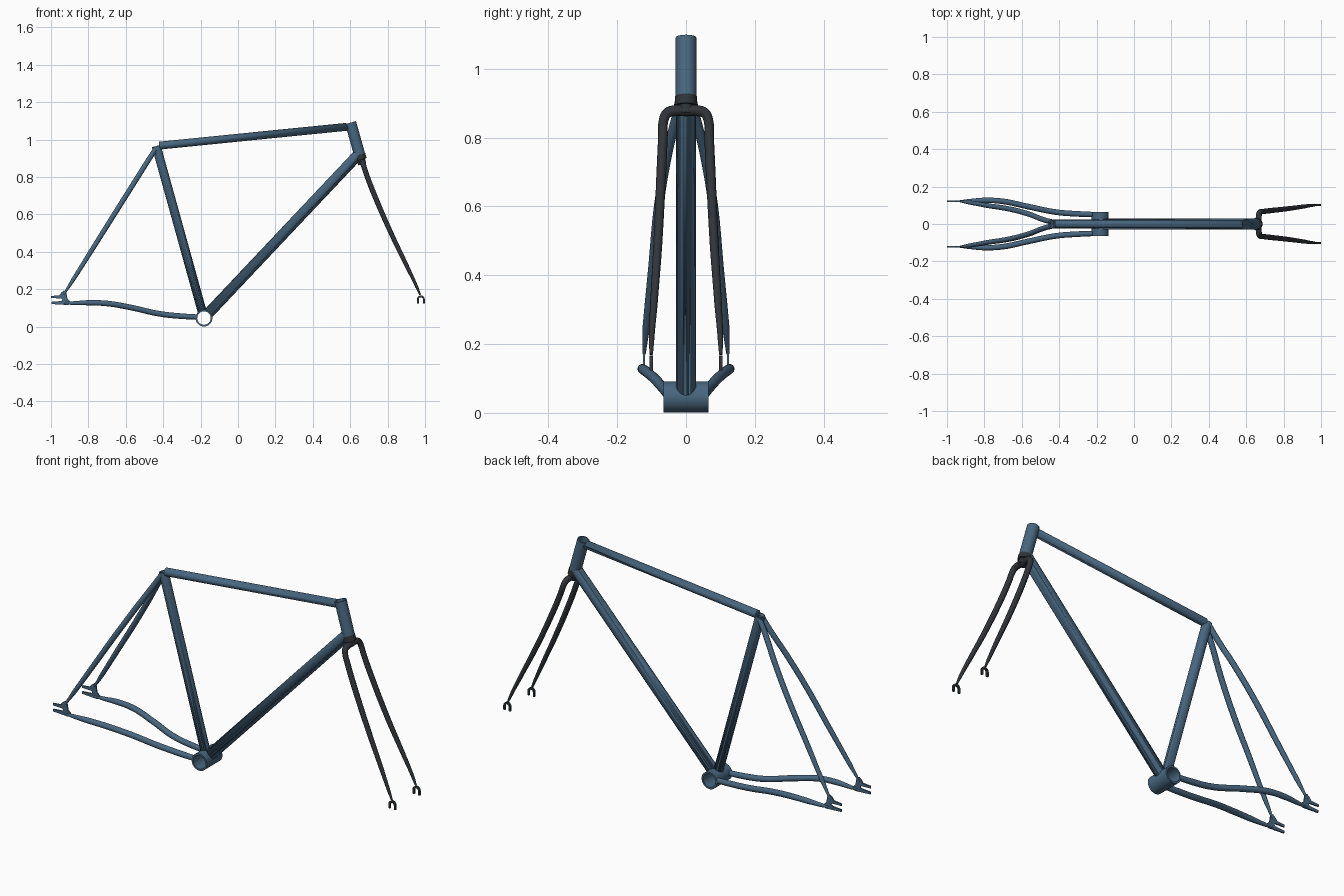
import bpy, bmesh, math
from mathutils import Vector

if "Cube" in bpy.data.objects:
    bpy.data.objects.remove(bpy.data.objects["Cube"])


def paint(name, rgb):
    m = bpy.data.materials.new(name)
    m.diffuse_color = (*rgb, 1)
    m.use_nodes = True
    m.node_tree.nodes["Principled BSDF"].inputs["Base Color"].default_value = m.diffuse_color
    return m


BLUE = paint("frame_blue", (0.065, 0.135, 0.215))
DARK = paint("fork_dark", (0.03, 0.034, 0.04))


def finish(name, bm, mat, mirror=False):
    bmesh.ops.recalc_face_normals(bm, faces=bm.faces)
    me = bpy.data.meshes.new(name)
    bm.to_mesh(me)
    bm.free()
    me.materials.append(mat)
    ob = bpy.data.objects.new(name, me)
    bpy.context.collection.objects.link(ob)
    bpy.ops.object.select_all(action='DESELECT')
    bpy.context.view_layer.objects.active = ob
    ob.select_set(True)
    bpy.ops.object.shade_smooth_by_angle(angle=math.radians(40))
    if mirror:
        m = ob.modifiers.new("mirror", 'MIRROR')
        m.use_axis = (False, True, False)
        m.use_mirror_merge = False
    return ob


def pipe(name, p, q, r, mat, bore=0):
    """Straight tube from p to q, hollow when a bore radius is given."""
    p, q = Vector(p), Vector(q)
    rot = (q - p).to_track_quat('Z', 'Y')
    bm, n = bmesh.new(), 32
    loops = [(p, r), (q, r)] + ([(q, bore), (p, bore)] if bore else [])
    rings = [[bm.verts.new(c + rot @ Vector((rad * math.cos(2 * math.pi * i / n),
                                            rad * math.sin(2 * math.pi * i / n), 0)))
              for i in range(n)] for c, rad in loops]
    pairs = list(zip(rings, rings[1:]))
    if bore:
        pairs.append((rings[-1], rings[0]))
    for a, b in pairs:
        for i in range(n):
            j = (i + 1) % n
            bm.faces.new((a[i], a[j], b[j], b[i]))
    if not bore:
        bm.faces.new(rings[0])
        bm.faces.new(rings[1])
    return finish(name, bm, mat)


def sweep(name, pts, mat, mirror=False):
    """Tapered bent tube through (x, y, z, radius) points."""
    cu = bpy.data.curves.new(name, 'CURVE')
    cu.dimensions = '3D'
    cu.bevel_depth, cu.bevel_resolution = 1, 6
    cu.resolution_u, cu.use_fill_caps = 8, True
    sp = cu.splines.new('BEZIER')
    sp.bezier_points.add(len(pts) - 1)
    for bp, (x, y, z, r) in zip(sp.bezier_points, pts):
        bp.co, bp.radius = (x, y, z), r
        bp.handle_left_type = bp.handle_right_type = 'AUTO'
    tmp = bpy.data.objects.new(name + "_path", cu)
    bpy.context.collection.objects.link(tmp)
    me = bpy.data.meshes.new_from_object(tmp.evaluated_get(bpy.context.evaluated_depsgraph_get()))
    bm = bmesh.new()
    bm.from_mesh(me)
    bmesh.ops.remove_doubles(bm, verts=bm.verts, dist=1e-5)
    bpy.data.objects.remove(tmp)
    bpy.data.meshes.remove(me)
    return finish(name, bm, mat, mirror)


def plate(name, outline, y, t, mat):
    """Flat plate: x-z outline given thickness t around y, mirrored."""
    bm = bmesh.new()
    f = bm.faces.new([bm.verts.new((x, y - t / 2, z)) for x, z in outline])
    ext = bmesh.ops.extrude_face_region(bm, geom=[f], use_keep_orig=True)
    vs = [v for v in ext['geom'] if isinstance(v, bmesh.types.BMVert)]
    bmesh.ops.translate(bm, verts=vs, vec=(0, t, 0))
    return finish(name, bm, mat, True)


def cut(ob, p, q, r):
    """Drill a bore through ob."""
    c = pipe("cutter", p, q, r, BLUE)
    m = ob.modifiers.new("bore", 'BOOLEAN')
    m.operation, m.solver, m.object = 'DIFFERENCE', 'EXACT', c
    bpy.context.view_layer.objects.active = ob
    bpy.ops.object.modifier_apply(modifier=m.name)
    bpy.data.objects.remove(c)


# key joints
BB = (-0.182, 0, 0.046)
HEAD_T, HEAD_B = (0.602, 0, 1.091), (0.652, 0, 0.913)
SEAT_T = (-0.437, 0, 0.966)
bb_bore = ((BB[0], -0.2, BB[2]), (BB[0], 0.2, BB[2]), 0.037)
head_bore = ((0.5883, 0, 1.14), (0.666, 0, 0.863), 0.025)

# main tubes
pipe("bottom_bracket_shell", (BB[0], -0.065, BB[2]), (BB[0], 0.065, BB[2]), 0.045, BLUE, 0.036)
pipe("head_tube", HEAD_T, HEAD_B, 0.03, BLUE, 0.024)
seat = pipe("seat_tube", SEAT_T, BB, 0.024, BLUE)
cut(seat, *bb_bore)
cut(seat, (-0.451, 0, 1.016), (-0.40, 0, 0.833), 0.018)
down = pipe("down_tube", (0.645, 0, 0.922), BB, 0.029, BLUE)
cut(down, *bb_bore)
cut(down, *head_bore)
top = pipe("top_tube", (-0.421, 0, 0.968), (0.605, 0, 1.071), 0.021, BLUE)
cut(top, *head_bore)

# rear stays
sweep("chain_stays", [
    (-0.222, 0.051, 0.052, 0.014), (-0.30, 0.054, 0.056, 0.015), (-0.42, 0.064, 0.069, 0.015),
    (-0.57, 0.094, 0.102, 0.015), (-0.70, 0.121, 0.124, 0.015), (-0.80, 0.127, 0.128, 0.014),
    (-0.88, 0.124, 0.126, 0.010), (-0.93, 0.122, 0.126, 0.005)], BLUE, True)
sweep("seat_stays", [
    (-0.438, 0.012, 0.955, 0.013), (-0.475, 0.020, 0.897, 0.014), (-0.56, 0.052, 0.762, 0.014),
    (-0.66, 0.079, 0.603, 0.014), (-0.78, 0.098, 0.412, 0.013), (-0.88, 0.115, 0.253, 0.011),
    (-0.932, 0.122, 0.172, 0.005)], BLUE, True)

# rear dropouts, slotted toward the back
plate("rear_dropouts", [
    (-0.998, 0.121), (-0.91, 0.116), (-0.895, 0.122), (-0.896, 0.135), (-0.912, 0.150),
    (-0.918, 0.185), (-0.93, 0.194), (-0.945, 0.182), (-0.955, 0.168), (-1.0, 0.164),
    (-1.0, 0.153), (-0.945, 0.151), (-0.938, 0.144), (-0.945, 0.137), (-0.998, 0.133)],
    0.122, 0.007, BLUE)

# fork: crown race and one continuous tube bent over the wheel
pipe("crown_race", (0.650, 0, 0.920), (0.6575, 0, 0.893), 0.0315, DARK)
pipe("steerer_stub", (0.6505, 0, 0.918), (0.6645, 0, 0.868), 0.022, DARK)
leg = [(0.667, 0.035, 0.878, 0.016), (0.669, 0.055, 0.871, 0.015), (0.675, 0.065, 0.850, 0.014),
       (0.690, 0.067, 0.805, 0.014), (0.733, 0.072, 0.695, 0.014), (0.823, 0.082, 0.490, 0.013),
       (0.904, 0.093, 0.322, 0.011), (0.955, 0.100, 0.214, 0.008), (0.974, 0.101, 0.170, 0.005)]
sweep("fork_legs", [(x, -y, z, r) for x, y, z, r in reversed(leg)]
      + [(0.666, 0, 0.878, 0.016)] + leg, DARK)


# front dropouts, open hooks pointing down
def arc(r, start, end, n=8):
    return [(0.978 + r * math.cos(math.radians(start + (end - start) * i / n)),
             0.146 + r * math.sin(math.radians(start + (end - start) * i / n)))
            for i in range(n + 1)]


plate("front_dropouts",
      [(0.999, 0.123)] + arc(0.021, 0, 180) + [(0.957, 0.123), (0.967, 0.123)]
      + arc(0.011, 180, 0) + [(0.989, 0.123)], 0.101, 0.010, DARK)
